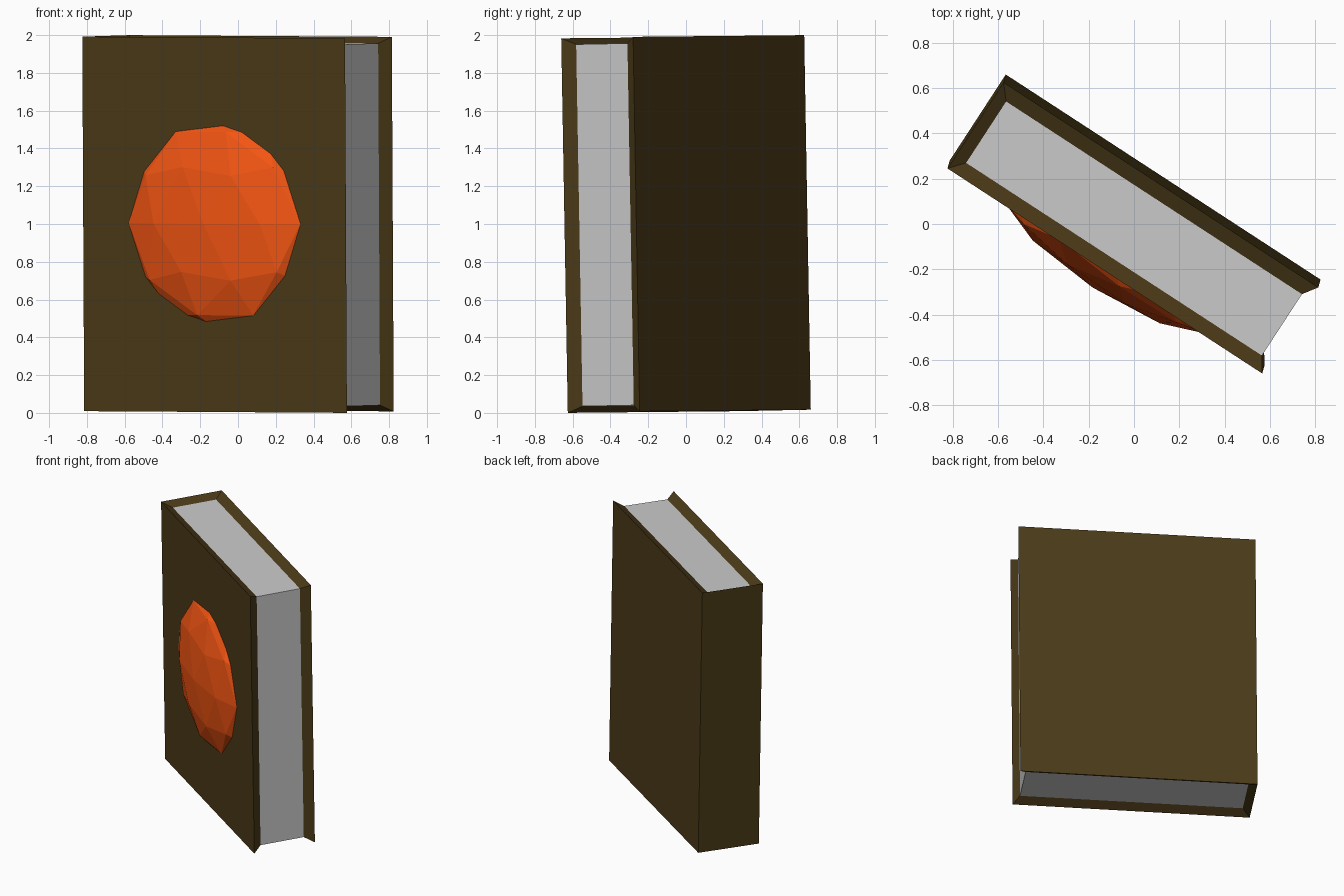
import bpy, bmesh
from mathutils import Matrix, Vector

if "Cube" in bpy.data.objects:
    bpy.data.objects.remove(bpy.data.objects["Cube"])

# Book frame: width, thickness and height axes (turned and slightly leaning)
up = Vector((-0.005, -0.0175, 1)).normalized()
side = Vector((0.838, -0.546, 0))
side = (side - up * side.dot(up)).normalized()
depth = up.cross(side)
FRAME = Matrix.Translation((0, 0, 1)) @ Matrix((side, depth, up)).transposed().to_4x4()

# Outer limits of the cover and the page block in the book frame
OUTER = ((-0.83, 0.83), (-0.227, 0.227), (-0.9915, 0.9915))
INNER = ((-0.774, 0.786), (-0.162, 0.162), (-0.958, 0.958))


def material(name, colour):
    m = bpy.data.materials.new(name)
    m.diffuse_color = (*colour, 1)
    m.use_nodes = True
    m.node_tree.nodes["Principled BSDF"].inputs["Base Color"].default_value = m.diffuse_color
    return m


def finish(bm, name, mat=None):
    bmesh.ops.recalc_face_normals(bm, faces=bm.faces)
    me = bpy.data.meshes.new(name)
    bm.to_mesh(me)
    bm.free()
    ob = bpy.data.objects.new(name, me)
    bpy.context.collection.objects.link(ob)
    ob.matrix_world = FRAME
    if mat:
        me.materials.append(mat)
    return ob


def corners(bm, box):
    return {(i, j, k): bm.verts.new((box[0][i], box[1][j], box[2][k]))
            for i in (0, 1) for j in (0, 1) for k in (0, 1)}


# Cover: front, back and spine panels with a sloping rim down to the pages
bm = bmesh.new()
o, n = corners(bm, OUTER), corners(bm, INNER)
for v in (0, 1):
    bm.faces.new([o[0, v, 0], o[1, v, 0], o[1, v, 1], o[0, v, 1]])
bm.faces.new([o[0, 0, 0], o[0, 1, 0], o[0, 1, 1], o[0, 0, 1]])
rim = []
for v in (0, 1):
    rim.append(((0, 0, v), (0, 1, v)))
    rim.append(((1, v, 0), (1, v, 1)))
    for j in (0, 1):
        rim.append(((0, j, v), (1, j, v)))
for a, b in rim:
    bm.faces.new([o[a], o[b], n[b], n[a]])
finish(bm, "cover", material("dark_brown", (0.07, 0.042, 0.009)))

# Page block
bm = bmesh.new()
bmesh.ops.create_cube(bm, size=1)
for v in bm.verts:
    v.co = [(hi + lo) / 2 + c * (hi - lo) for c, (lo, hi) in zip(v.co, INNER)]
finish(bm, "pages")

# Faceted gem half sunk into the front cover
bm = bmesh.new()
bmesh.ops.create_icosphere(bm, subdivisions=2, radius=1)
bmesh.ops.scale(bm, vec=(0.57, 0.155, 0.57), verts=bm.verts)
bmesh.ops.translate(bm, vec=(0, -0.18, 0.006), verts=bm.verts)
finish(bm, "gem", material("orange", (0.9, 0.09, 0.006)))
